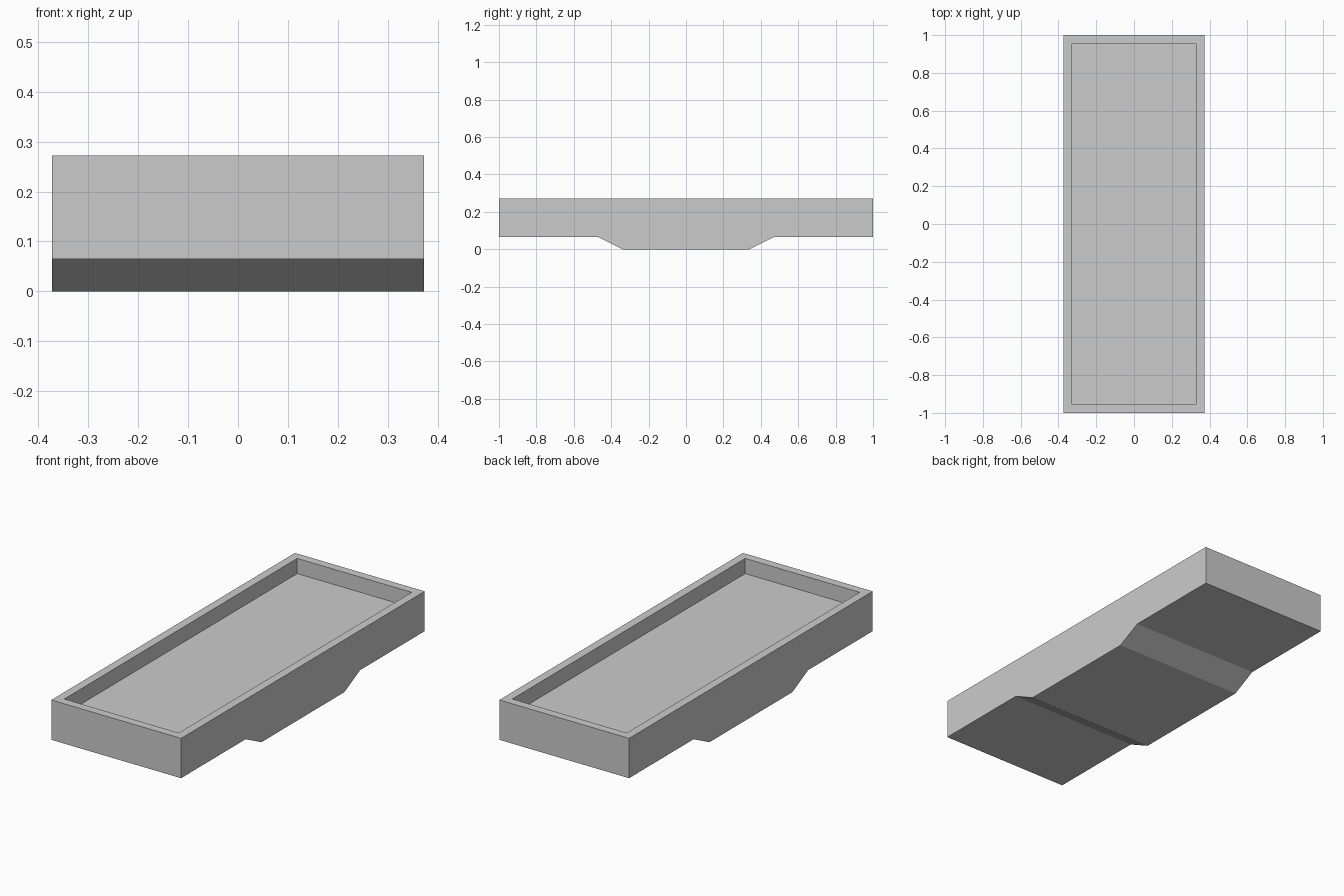
import bpy, bmesh
from mathutils import Vector

if "Cube" in bpy.data.objects:
    bpy.data.objects.remove(bpy.data.objects["Cube"])

HALF_W, TOP, RIM, DEPTH = 0.373, 0.272, 0.044, 0.079

# Right half of the side profile (y, z), mirrored for the other end
half = [(0.34, 0.0), (0.47, 0.065), (1.0, 0.065), (1.0, TOP)]
profile = half + [(-y, z) for y, z in reversed(half)]

# Solid tray body: side profile extruded across the width
bm = bmesh.new()
side = bm.faces.new([bm.verts.new((-HALF_W, y, z)) for y, z in profile])
ext = bmesh.ops.extrude_face_region(bm, geom=[side], use_keep_orig=True)
moved = [v for v in ext["geom"] if isinstance(v, bmesh.types.BMVert)]
bmesh.ops.translate(bm, verts=moved, vec=(2 * HALF_W, 0, 0))
bmesh.ops.recalc_face_normals(bm, faces=bm.faces[:])

# Shallow recess: inset the rim, then sink the floor with walls
top = next(f for f in bm.faces if f.normal.z > 0.9)
bmesh.ops.inset_region(bm, faces=[top], thickness=RIM, use_even_offset=True)
floor = bmesh.ops.extrude_discrete_faces(bm, faces=[top])["faces"][0]
bmesh.ops.translate(bm, verts=floor.verts[:], vec=Vector((0, 0, -DEPTH)))
bmesh.ops.recalc_face_normals(bm, faces=bm.faces[:])

mesh = bpy.data.meshes.new("tray")
bm.to_mesh(mesh)
bm.free()
bpy.context.collection.objects.link(bpy.data.objects.new("tray", mesh))
